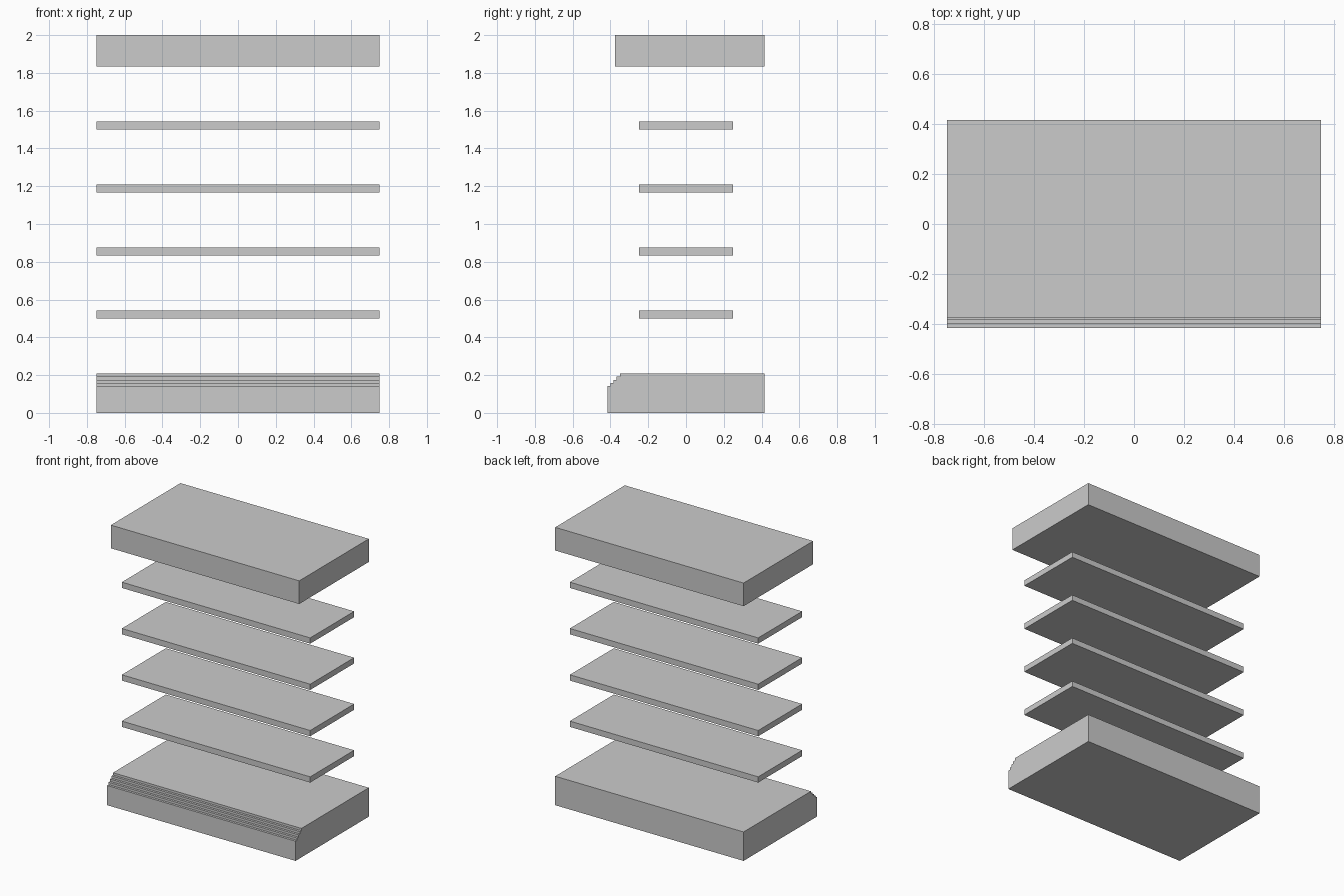
import bpy

if "Cube" in bpy.data.objects:
    bpy.data.objects.remove(bpy.data.objects["Cube"])

U = 1 / 24        # basic module of the design
HALF_WIDTH = 18 * U


def extrude_x(name, profile):
    """Extrude a (y, z) outline across the full width."""
    n = len(profile)
    verts = [(x, y, z) for x in (HALF_WIDTH, -HALF_WIDTH) for y, z in profile]
    faces = [tuple(range(n)), tuple(reversed(range(n, 2 * n)))]
    faces += [(i, i + n, (i + 1) % n + n, (i + 1) % n) for i in range(n)]
    mesh = bpy.data.meshes.new(name)
    mesh.from_pydata(verts, [], faces)
    mesh.update()
    obj = bpy.data.objects.new(name, mesh)
    bpy.context.collection.objects.link(obj)
    return obj


def slab(name, y0, y1, z0, z1):
    return extrude_x(name, [(y0, z0), (y1, z0), (y1, z1), (y0, z1)])


# Base with a four-step front edge
depth, top, step = 10 * U, 5 * U, 1 / 60
outline = [(-depth, 0), (depth, 0), (depth, top)]
for i in range(4, 0, -1):
    y, z = -depth + i * step, top - (4 - i) * step
    outline += [(y, z), (y, z - step)]
outline.append((-depth, top - 4 * step))
extrude_x("base", outline)

# Four evenly spaced shelves
for i in range(4):
    z = 0.5 + i / 3
    slab(f"shelf_{i + 1}", -6 * U, 6 * U, z, z + U)

# Top slab, set back at the front
slab("top_slab", -9 * U, 10 * U, 44 * U, 48 * U)
